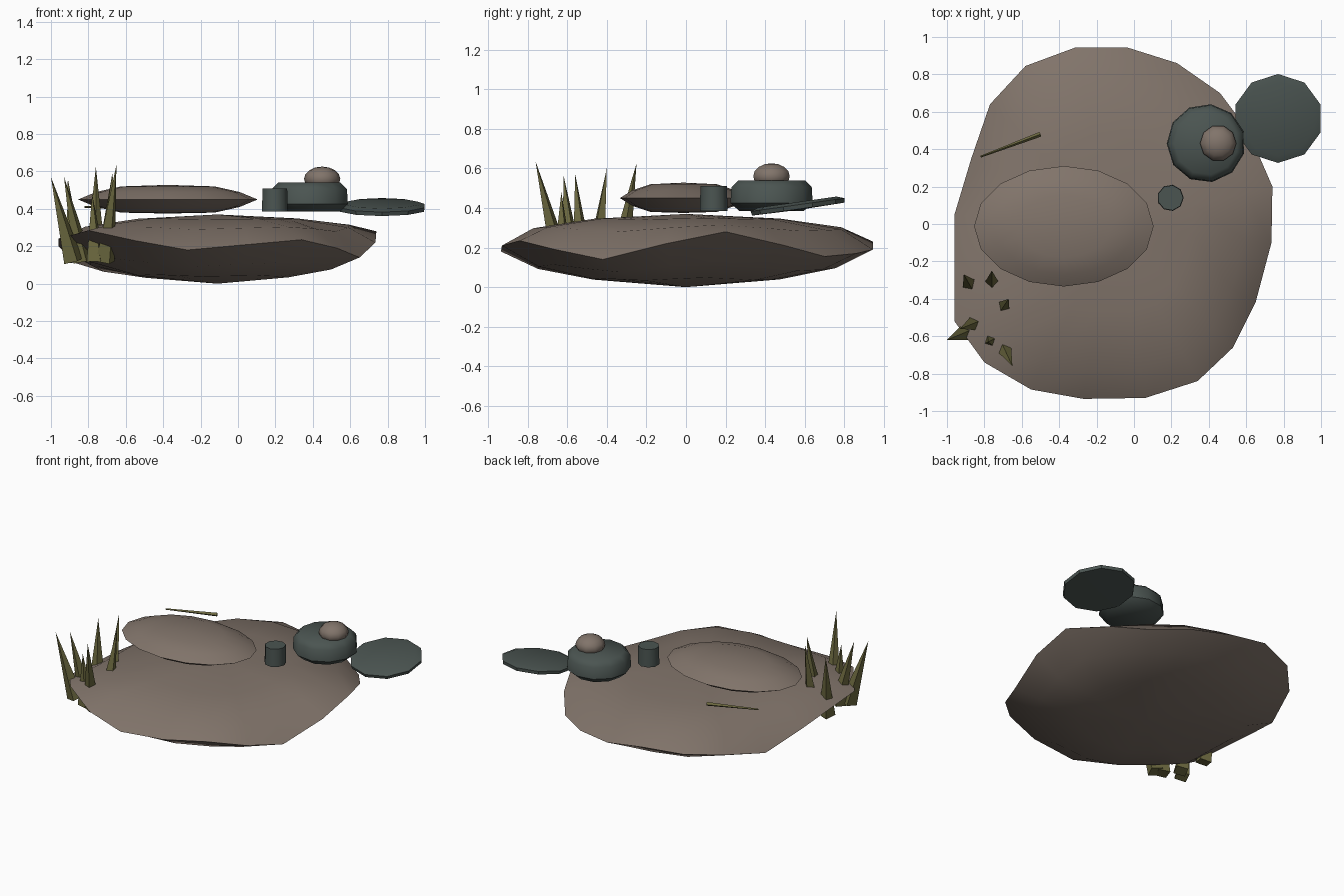
import bpy, bmesh, math
from mathutils import Vector

cube = bpy.data.objects.get("Cube")
if cube:
    bpy.data.objects.remove(cube, do_unlink=True)


def material(name, rgb):
    m = bpy.data.materials.new(name)
    m.use_nodes = True
    m.diffuse_color = (*rgb, 1)
    m.node_tree.nodes["Principled BSDF"].inputs["Base Color"].default_value = (*rgb, 1)
    return m


earth = material("brown_earth", (0.22, 0.175, 0.145))
stone = material("dark_green_stone", (0.07, 0.09, 0.083))
grass = material("olive_grass", (0.15, 0.14, 0.05))


def finish(name, bm, mat, angle=40):
    bmesh.ops.recalc_face_normals(bm, faces=bm.faces)
    me = bpy.data.meshes.new(name)
    bm.to_mesh(me)
    bm.free()
    me.materials.append(mat)
    me.shade_smooth()
    me.set_sharp_from_angle(angle=math.radians(angle))
    ob = bpy.data.objects.new(name, me)
    bpy.context.collection.objects.link(ob)
    return ob


def loft(name, rings, top, bottom, mat, angle=40):
    """Skin stacked rings (top to bottom) and close both ends with a fan."""
    bm = bmesh.new()
    loops = [[bm.verts.new(p) for p in ring] for ring in rings]
    n = len(loops[0])
    a, b = bm.verts.new(top), bm.verts.new(bottom)
    for i in range(n):
        j = (i + 1) % n
        bm.faces.new((a, loops[0][i], loops[0][j]))
        bm.faces.new((b, loops[-1][j], loops[-1][i]))
        for u, v in zip(loops, loops[1:]):
            bm.faces.new((u[i], v[i], v[j], u[j]))
    return finish(name, bm, mat, angle)


def lathe(name, centre, profile, sides, mat, rx=1, ry=1, turn=0, angle=40):
    """Spin (radius, height) pairs; the first and last lie on the axis."""
    rings = []
    for r, z in profile[1:-1]:
        steps = [turn + math.tau * i / sides for i in range(sides)]
        rings.append([(r * rx * math.cos(t), r * ry * math.sin(t), z) for t in steps])
    ob = loft(name, rings, (0, 0, profile[0][1]), (0, 0, profile[-1][1]), mat, angle)
    ob.location = centre
    return ob


def spike(name, base, tip, r1, r2, mat):
    """Four-sided tapered blade between two points."""
    base, tip = Vector(base), Vector(tip)
    axis = tip - base
    bm = bmesh.new()
    bmesh.ops.create_cone(bm, cap_ends=True, segments=4, radius1=r1, radius2=r2,
                          depth=axis.length)
    ob = finish(name, bm, mat, 20)
    ob.location = (base + tip) / 2
    ob.rotation_euler = axis.to_track_quat('Z', 'Y').to_euler()
    return ob


# Island: a wavy rim with domed top and shallow underside
rim = [(-.31, .945, .23), (-.04, .945, .19), (.23, .86, .17), (.46, .70, .155),
       (.61, .50, .21), (.74, .20, .28), (.735, -.10, .22), (.65, -.42, .14),
       (.53, -.66, .19), (.34, -.84, .235), (.06, -.93, .21), (-.27, -.935, .18),
       (-.55, -.885, .23), (-.80, -.74, .285), (-.96, -.52, .24), (-.96, .05, .20),
       (-.87, .35, .11), (-.77, .64, .18), (-.58, .845, .21)]


def ring(scale, height, wave):
    return [(-.11 + (x + .11) * scale, y * scale, height + wave * (z - .2)) for x, y, z in rim]


loft("island", [ring(.5, .345, .05), ring(.83, .295, .25), ring(1, .2, 1),
                ring(.8, .1, .4), ring(.5, .04, .1)],
     (-.11, 0, .37), (-.11, 0, 0), earth)

# Oval mound resting on the island
lathe("mound", (-.375, -.012, .45),
      [(0, .078), (.52, .07), (.8, .04), (1, 0), (.8, -.04), (.52, -.07), (0, -.075)],
      16, earth, .48, .322)

# Stones
lathe("round_stone", (.385, .432, .385),
      [(0, .155), (.17, .155), (.205, .12), (.21, .04), (.165, 0), (0, 0)],
      11, stone, turn=.3, angle=50)
slab = lathe("flat_stone", (.77, .565, .41),
             [(0, .02), (.2, .02), (.24, .006), (.235, -.016), (0, -.02)],
             10, stone, turn=math.pi / 2, angle=25)
slab.rotation_euler.x = math.radians(8)
lathe("small_stone", (.195, .14, .385),
      [(0, .125), (.068, .125), (.071, 0), (0, 0)], 9, stone)

# Rounded cap on the large stone
arc = [math.pi * i / 8 for i in range(9)]
lathe("stone_cap", (.45, .432, .56),
      [(.097 * math.sin(t), .066 * math.cos(t)) for t in arc], 10, earth)

# Fallen stalk and the clump of grass blades
spike("fallen_stalk", (-.5, .48, .41), (-.82, .36, .41), .013, .005, grass)
blades = [((-.71, -.63), (-.65, -.76, .635)), ((-.88, -.57), (-1, -.62, .57)),
          ((-.83, -.52), (-.93, -.56, .57)), ((-.87, -.34), (-.91, -.27, .56)),
          ((-.76, -.34), (-.76, -.25, .625)), ((-.71, -.46), (-.67, -.40, .60)),
          ((-.76, -.62), (-.78, -.63, .48))]
for i, (foot, tip) in enumerate(blades):
    spike(f"grass_blade_{i + 1}", (*foot, .12), tip, .055, 0, grass)
